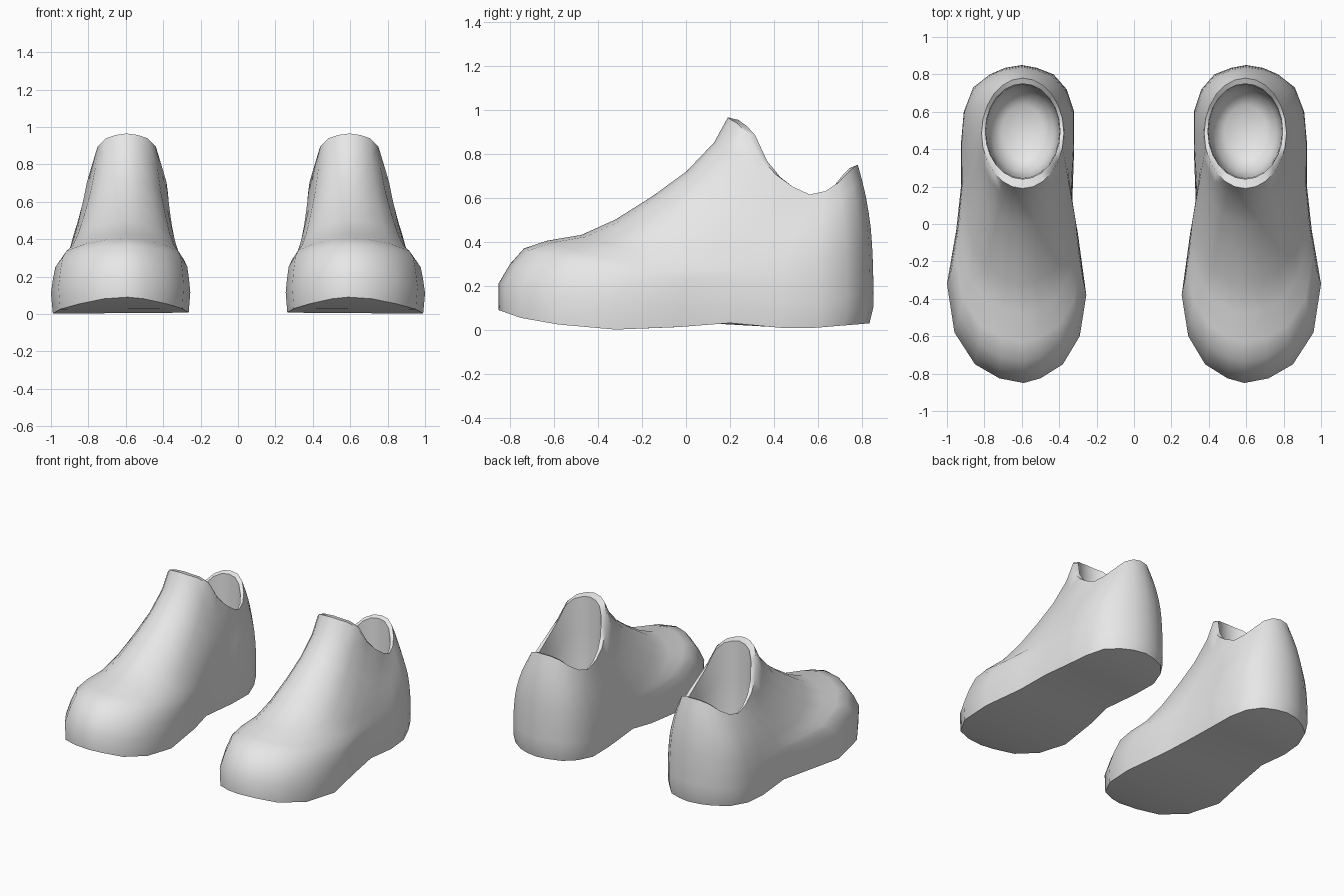
import bpy, bmesh, math

cube = bpy.data.objects.get("Cube")
if cube:
    bpy.data.objects.remove(cube, do_unlink=True)

# One plain grey for everything
grey = bpy.data.materials.new("plain grey")
grey.use_nodes = True
grey.diffuse_color = (0.8, 0.8, 0.8, 1)
grey.node_tree.nodes["Principled BSDF"].inputs["Base Color"].default_value = (0.8, 0.8, 0.8, 1)

# Footprint, from toe tip to heel, on the outer and the inner side of the foot
OUTER = [(-.01, -.85), (.12, -.825), (.25, -.75), (.36, -.58), (.40, -.32), (.35, -.03), (.325, .2),
         (.325, .43), (.31, .6), (.26, .73), (.17, .80), (.09, .835), (0, .85)]
INNER = [(-.10, -.825), (-.22, -.75), (-.31, -.6), (-.345, -.38), (-.30, -.05), (-.27, .12),
         (-.28, .4), (-.28, .6), (-.24, .72), (-.17, .80), (-.08, .835)]
FOOTPRINT = OUTER + INNER[::-1]
N = len(FOOTPRINT)
HALF = N // 2

# Collar height from front to back
COLLAR = [.965, .957, .94, .895, .78, .705, .65, .615, .63, .67, .72, .745, .75]

# Sole height along the foot
SOLE = [(-.85, .09), (-.75, .055), (-.58, .025), (-.3, 0), (0, .015), (.15, .033),
        (.25, .03), (.43, .01), (.6, .01), (.85, .03)]

# Run (inward) and rise (upward) from footprint to collar: instep and heel
INSTEP_RUN = [0, 0, .05, .11, .21, .36, .51, .67, .82, .94, 1]
INSTEP_RISE = [0, .14, .24, .32, .36, .39, .47, .59, .72, .87, 1]
HEEL_RUN = [0, 0, 0, 0, .03, .08, .16, .3, .48, .72, 1]
LEVELS = len(HEEL_RUN)


def sole_height(y):
    for (y0, z0), (y1, z1) in zip(SOLE, SOLE[1:]):
        if y <= y1:
            return z0 + (z1 - z0) * (y - y0) / (y1 - y0)
    return SOLE[-1][1]


def mix(a, b, t):
    return a + (b - a) * t


def collar_point(j, width=.22, length=.295, middle=.485):
    a = math.tau * j / N
    return (width * math.sin(a) - .005, middle - length * math.cos(a), COLLAR[min(j, N - j)])


def upper_ring(k):
    ring = []
    for j, (px, py) in enumerate(FOOTPRINT):
        rx, ry, rz = collar_point(j)
        w = max(0, min(1, (ry - py) / .6))
        run = mix(HEEL_RUN[k], INSTEP_RUN[k], w)
        rise = mix(k / (LEVELS - 1), INSTEP_RISE[k], w)
        pz = sole_height(py)
        x, y = mix(px, rx, run), mix(py, ry, run)
        if k == 0:                       # sole edge tucks in slightly
            x *= .975
            y *= .98 if y > .5 else 1
        ring.append((x, y, mix(pz, rz, rise)))
    return ring


def lining_ring(size, depth):
    # depth 0 follows the collar, depth 1 is the flat insole
    ring = []
    for j in range(N):
        x, y, z = collar_point(j, .2 * size, .255 * size, .495)
        ring.append((x, y, mix(z - .012, .14, depth)))
    return ring


def make_shoe(name, side):
    bm = bmesh.new()
    rings = [upper_ring(k) for k in range(LEVELS)]
    rings += [lining_ring(s, d) for s, d in ((1, 0), (.98, .3), (.96, .65), (.85, .9), (.55, 1))]
    verts = [[bm.verts.new((side * (x + .6), y, z)) for x, y, z in r] for r in rings]
    # Upper, collar lip and lining
    for low, high in zip(verts, verts[1:]):
        for j in range(N):
            n = (j + 1) % N
            bm.faces.new((low[j], low[n], high[n], high[j]))
    # Insole
    bm.faces.new(verts[-1])
    # Sole, in strips across the foot
    base = verts[0]
    for j in range(HALF):
        strip = [base[j], base[j + 1], base[N - j - 1], base[(N - j) % N]]
        bm.faces.new(list(dict.fromkeys(strip)))
    bmesh.ops.recalc_face_normals(bm, faces=bm.faces)
    mesh = bpy.data.meshes.new(name)
    bm.to_mesh(mesh)
    bm.free()
    mesh.materials.append(grey)
    shoe = bpy.data.objects.new(name, mesh)
    bpy.context.collection.objects.link(shoe)
    bpy.ops.object.select_all(action='DESELECT')
    shoe.select_set(True)
    bpy.context.view_layer.objects.active = shoe
    bpy.ops.object.shade_smooth_by_angle(angle=math.radians(50))


make_shoe("left_shoe", 1)
make_shoe("right_shoe", -1)
